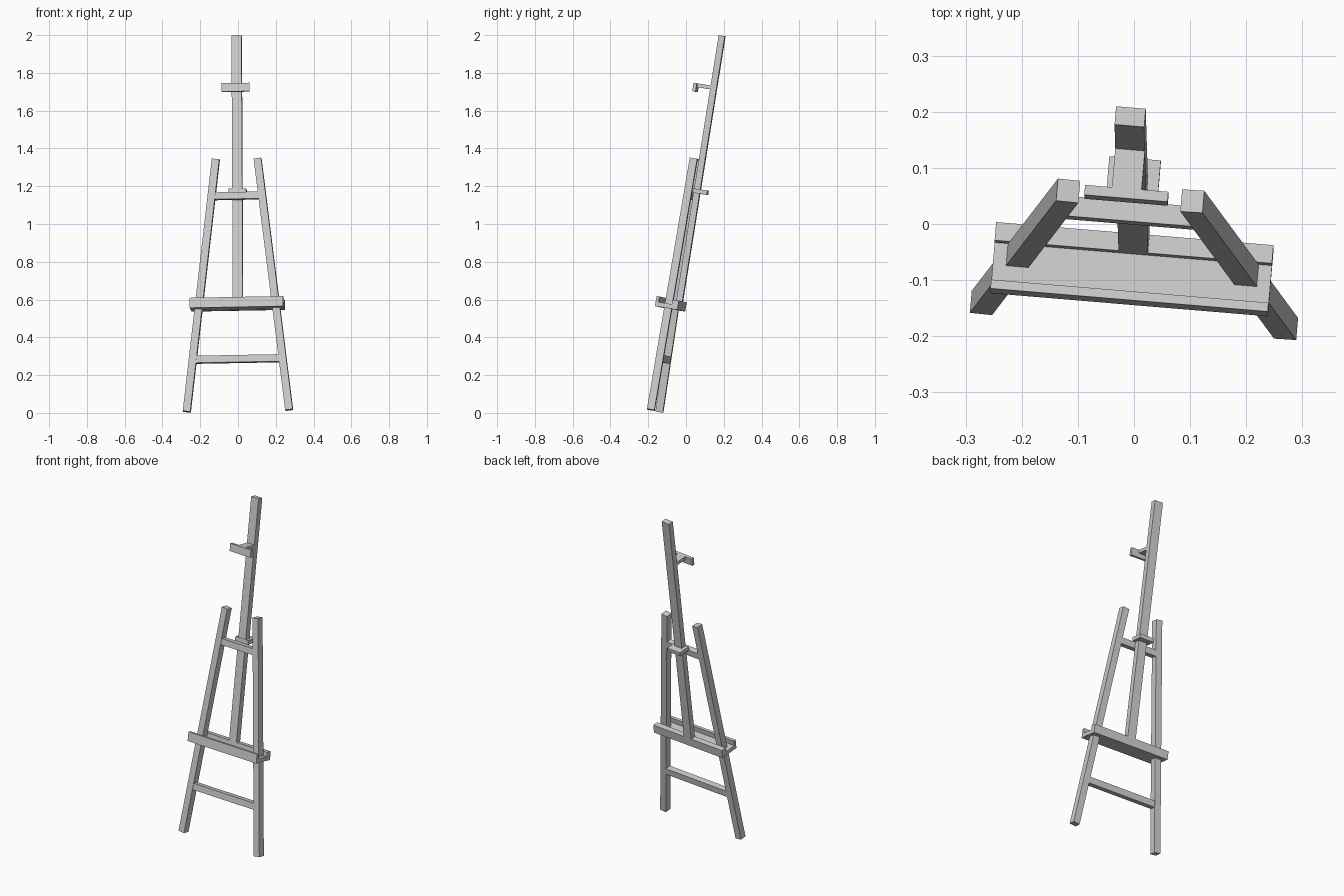
import bpy, bmesh
from mathutils import Matrix, Vector

if "Cube" in bpy.data.objects:
    bpy.data.objects.remove(bpy.data.objects["Cube"])

# Easel frame: u = across, v = towards the back, w = up along the leaning plane
w = Vector((-0.005, 0.160, 1)).normalized()
u = Vector((0.9963, -0.086, 0))
u = (u - u.dot(w) * w).normalized()
v = w.cross(u)
FRAME = Matrix((u, v, w)).transposed().to_4x4()
FRAME.translation = (0, -0.165, 0)


def make(name, local, size):
    bm = bmesh.new()
    bmesh.ops.create_cube(bm, size=1)
    bm.transform(FRAME @ local @ Matrix.Diagonal((*size, 1)))
    mesh = bpy.data.meshes.new(name)
    bm.to_mesh(mesh)
    bm.free()
    ob = bpy.data.objects.new(name, mesh)
    bpy.context.collection.objects.link(ob)
    return ob


def box(name, half_u, v0, v1, w0, w1):
    return make(name, Matrix.Translation((0, (v0 + v1) / 2, (w0 + w1) / 2)),
                (2 * half_u, v1 - v0, w1 - w0))


# Two splayed legs
for side, name in ((-1, "left_leg"), (1, "right_leg")):
    bottom, top = Vector((side * 0.272, 0, 0.011)), Vector((side * 0.111, 0, 1.361))
    axis = top - bottom
    z = axis.normalized()
    y = Vector((0, 1, 0))
    m = Matrix((y.cross(z), y, z)).transposed().to_4x4()
    m.translation = (bottom + top) / 2
    make(name, m, (0.04, 0.04, axis.length))

# Crossbars between the legs
box("lower_crossbar", 0.232, -0.017, 0.019, 0.270, 0.308)
box("upper_crossbar", 0.128, -0.017, 0.019, 1.145, 1.182)

# Canvas tray: shelf, front lip and rear bar
box("tray_shelf", 0.248, -0.053, 0.021, 0.557, 0.581)
box("tray_lip", 0.248, -0.068, -0.052, 0.557, 0.611)
box("tray_rear_bar", 0.248, 0.020, 0.053, 0.556, 0.606)

# Mast with its guide collar
box("mast", 0.0265, 0.020, 0.053, 0.605, 2.028)
box("mast_collar", 0.046, 0.017, 0.093, 1.183, 1.206)

# Top canvas holder
box("holder_arm", 0.0265, -0.051, 0.021, 1.738, 1.758)
box("holder_plate", 0.0745, -0.068, -0.050, 1.713, 1.758)
